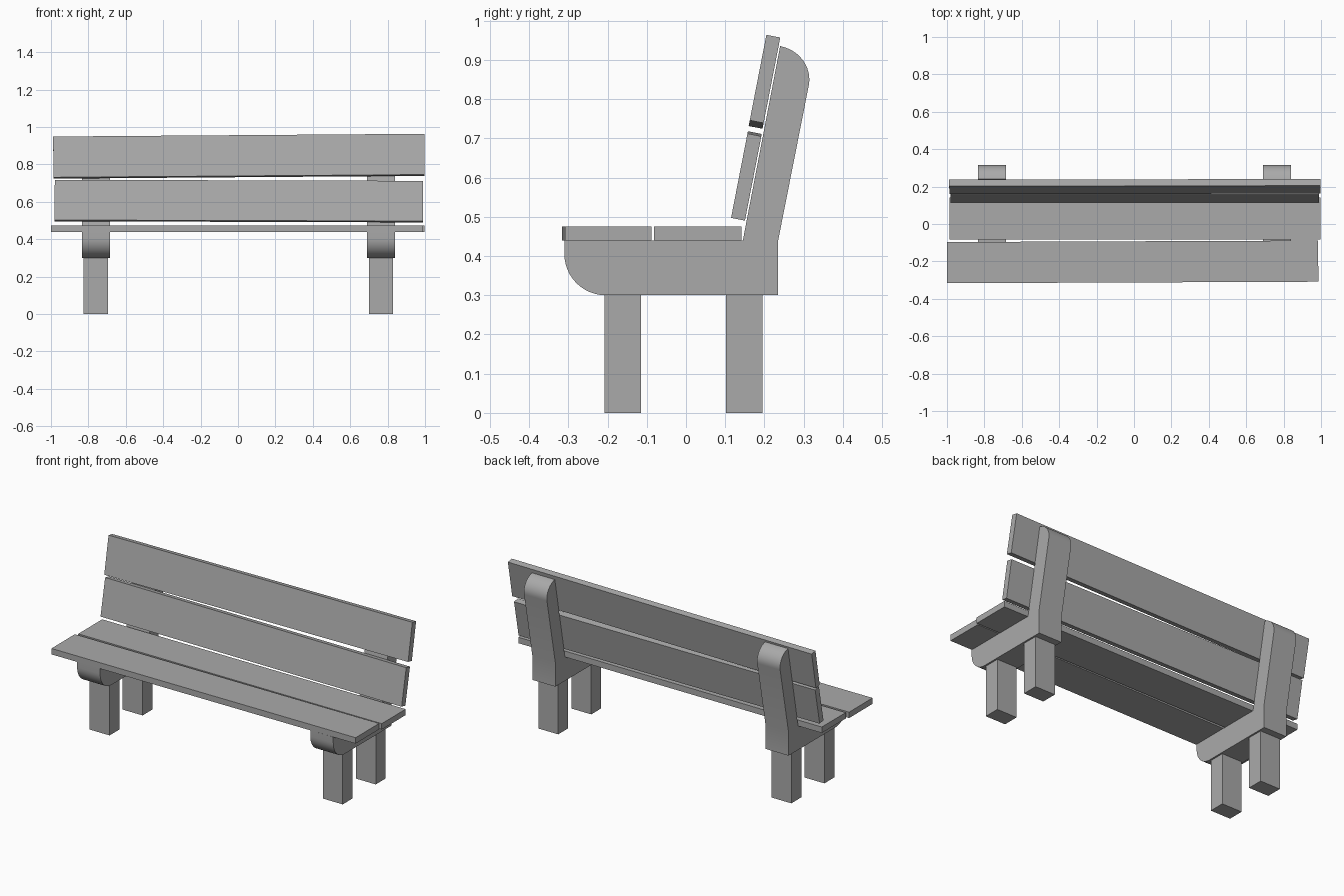
import bpy, bmesh
from math import sin, cos, pi, radians
from mathutils import Matrix, Vector

cube = bpy.data.objects.get("Cube")
if cube:
    bpy.data.objects.remove(cube, do_unlink=True)

grey = bpy.data.materials.new("plain grey")
grey.use_nodes = True
colour = (0.4, 0.4, 0.4, 1)
grey.diffuse_color = colour
grey.node_tree.nodes["Principled BSDF"].inputs["Base Color"].default_value = colour


def finish(name, bm):
    bmesh.ops.recalc_face_normals(bm, faces=bm.faces)
    mesh = bpy.data.meshes.new(name)
    bm.to_mesh(mesh)
    bm.free()
    mesh.materials.append(grey)
    obj = bpy.data.objects.new(name, mesh)
    bpy.context.collection.objects.link(obj)
    return obj


def box(name, centre, size, turn=Matrix()):
    bm = bmesh.new()
    bmesh.ops.create_cube(bm, size=1)
    bm.transform(turn @ Matrix.Diagonal((*size, 1)))
    obj = finish(name, bm)
    obj.location = centre
    return obj


def rounded(start, corner, end, steps=12):
    """Quarter arc from start to end, bulging towards the corner."""
    a, c, b = Vector(start), Vector(corner), Vector(end)
    angles = [i / steps * pi / 2 for i in range(steps + 1)]
    return [c + (a - c) * (1 - sin(t)) + (b - c) * (1 - cos(t)) for t in angles]


def side_frame(name, x, width):
    """L-shaped support, drawn in the y-z plane and extruded along x."""
    outline = [(-0.31, 0.44)]
    outline += rounded((-0.31, 0.405), (-0.31, 0.30), (-0.205, 0.30))
    outline += [(0.235, 0.30), (0.235, 0.44)]
    outline += rounded((0.313, 0.835), (0.329, 0.918), (0.24, 0.935))
    outline += [(0.145, 0.44)]
    bm = bmesh.new()
    face = bm.faces.new([bm.verts.new((x - width / 2, y, z)) for y, z in outline])
    grown = bmesh.ops.extrude_face_region(bm, geom=[face])["geom"]
    verts = [g for g in grown if isinstance(g, bmesh.types.BMVert)]
    bmesh.ops.translate(bm, verts=verts, vec=(width, 0, 0))
    obj = finish(name, bm)
    bpy.ops.object.select_all(action="DESELECT")
    bpy.context.view_layer.objects.active = obj
    obj.select_set(True)
    bpy.ops.object.shade_smooth_by_angle(angle=radians(25))


# Supports and legs
for side, x in (("right", -0.76), ("left", 0.765)):
    side_frame(side + "_frame", x, 0.15)
    for end, y in (("front", -0.161), ("rear", 0.148)):
        box(f"{side}_{end}_leg", (x, y, 0.15), (0.13, 0.093, 0.30))

# Seat planks, the front one slightly askew
box("front_seat_plank", (-0.007, -0.2025, 0.457), (1.984, 0.22, 0.035),
    Matrix.Rotation(0.004, 4, "Z"))
box("rear_seat_plank", (0.005, 0.03, 0.457), (1.985, 0.224, 0.035))

# Leaning back planks, each rolled a little
lean = Matrix.Rotation(radians(-11), 4, "X")
box("lower_back_plank", (0.005, 0.154, 0.604), (1.97, 0.036, 0.219),
    lean @ Matrix.Rotation(0.003, 4, "Y"))
box("upper_back_plank", (0.005, 0.200, 0.844), (1.985, 0.036, 0.222),
    lean @ Matrix.Rotation(-0.0075, 4, "Y"))
